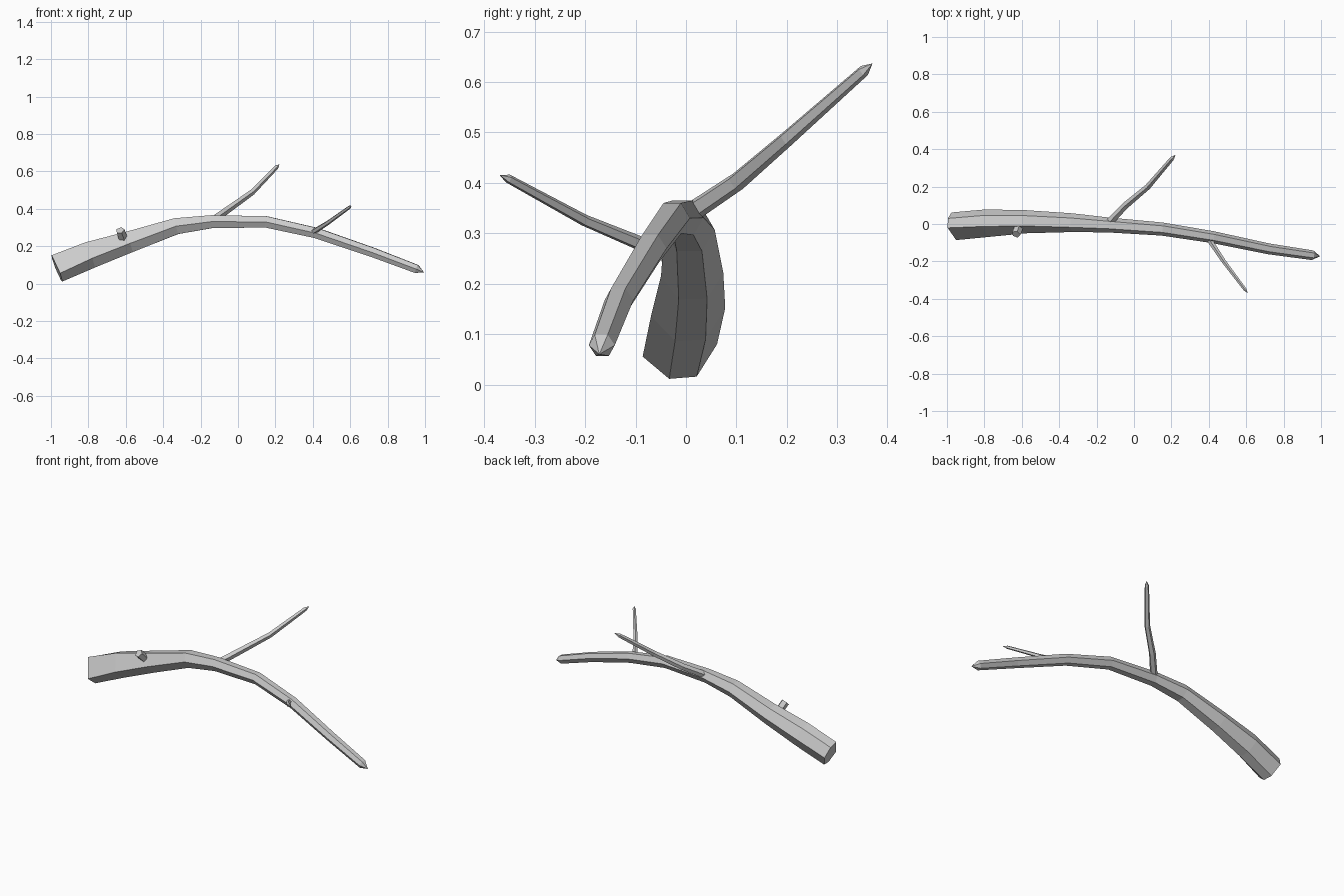
import bpy
import bmesh
import math
from mathutils import Vector

if "Cube" in bpy.data.objects:
    bpy.data.objects.remove(bpy.data.objects["Cube"], do_unlink=True)

# Single bark material
bark = bpy.data.materials.new("grey_bark")
bark.use_nodes = True
colour = (0.6, 0.6, 0.6, 1)
bark.diffuse_color = colour
bsdf = next(n for n in bark.node_tree.nodes if n.type == 'BSDF_PRINCIPLED')
bsdf.inputs["Base Color"].default_value = colour


def sweep(name, path, angles, tip=None, root_angles=None):
    """Faceted limb through (x, y, z, radius) stations, with an optional pointed tip."""
    points = [Vector(p[:3]) for p in path]
    ends = points + ([Vector(tip)] if tip else [])
    bm = bmesh.new()
    rings = []
    for i, p in enumerate(points):
        before = points[max(i - 1, 0)]
        after = points[min(i + 1, len(points) - 1)]
        tangent = (after - before).normalized()
        side = Vector((0, 0, 1)).cross(tangent).normalized()
        up = tangent.cross(side)
        # Uneven root section relaxes into the regular one
        blend = max(0, 1 - i / 3) if root_angles else 0
        ring = []
        for k, a in enumerate(angles):
            if blend:
                a += (root_angles[k] - a) * blend
            a = math.radians(a)
            offset = side * math.cos(a) + up * math.sin(a)
            ring.append(bm.verts.new(p + offset * path[i][3]))
        rings.append(ring)
    n = len(angles)
    for a, b in zip(rings, rings[1:]):
        for k in range(n):
            j = (k + 1) % n
            bm.faces.new((a[k], a[j], b[j], b[k]))
    bm.faces.new(rings[0])
    if tip:
        apex = bm.verts.new(ends[-1])
        for k in range(n):
            bm.faces.new((rings[-1][k], rings[-1][(k + 1) % n], apex))
    else:
        bm.faces.new(rings[-1])
    bmesh.ops.recalc_face_normals(bm, faces=bm.faces)
    mesh = bpy.data.meshes.new(name)
    bm.to_mesh(mesh)
    bm.free()
    mesh.materials.append(bark)
    obj = bpy.data.objects.new(name, mesh)
    bpy.context.collection.objects.link(obj)
    return obj


hexagon = [60 * k for k in range(6)]
pentagon = [72 * k + 18 for k in range(5)]

# Main arched branch, thick at the right end
sweep("main_branch", [
    (-0.968, -0.015, 0.08, 0.077),
    (-0.79, 0.003, 0.152, 0.075),
    (-0.58, 0.012, 0.222, 0.062),
    (-0.33, 0.007, 0.307, 0.05),
    (-0.14, -0.005, 0.331, 0.04),
    (0.15, -0.027, 0.33, 0.035),
    (0.42, -0.07, 0.27, 0.032),
    (0.72, -0.133, 0.167, 0.029),
    (0.955, -0.167, 0.078, 0.026),
], hexagon, tip=(0.995, -0.172, 0.06), root_angles=[0, 52, 92, 200, 254, 296])

# Long twig rising to the back
sweep("back_twig", [
    (-0.14, 0.0, 0.335, 0.021),
    (-0.045, 0.1, 0.402, 0.019),
    (0.075, 0.2, 0.488, 0.016),
    (0.205, 0.352, 0.622, 0.012),
], pentagon, tip=(0.222, 0.37, 0.637))

# Short twig reaching to the front
sweep("front_twig", [
    (0.4, -0.08, 0.275, 0.015),
    (0.48, -0.2, 0.325, 0.012),
    (0.595, -0.352, 0.408, 0.009),
], pentagon, tip=(0.608, -0.37, 0.416))

# Broken stub near the thick end
sweep("stub", [
    (-0.61, 0.0, 0.225, 0.025),
    (-0.63, -0.055, 0.285, 0.024),
], pentagon)
